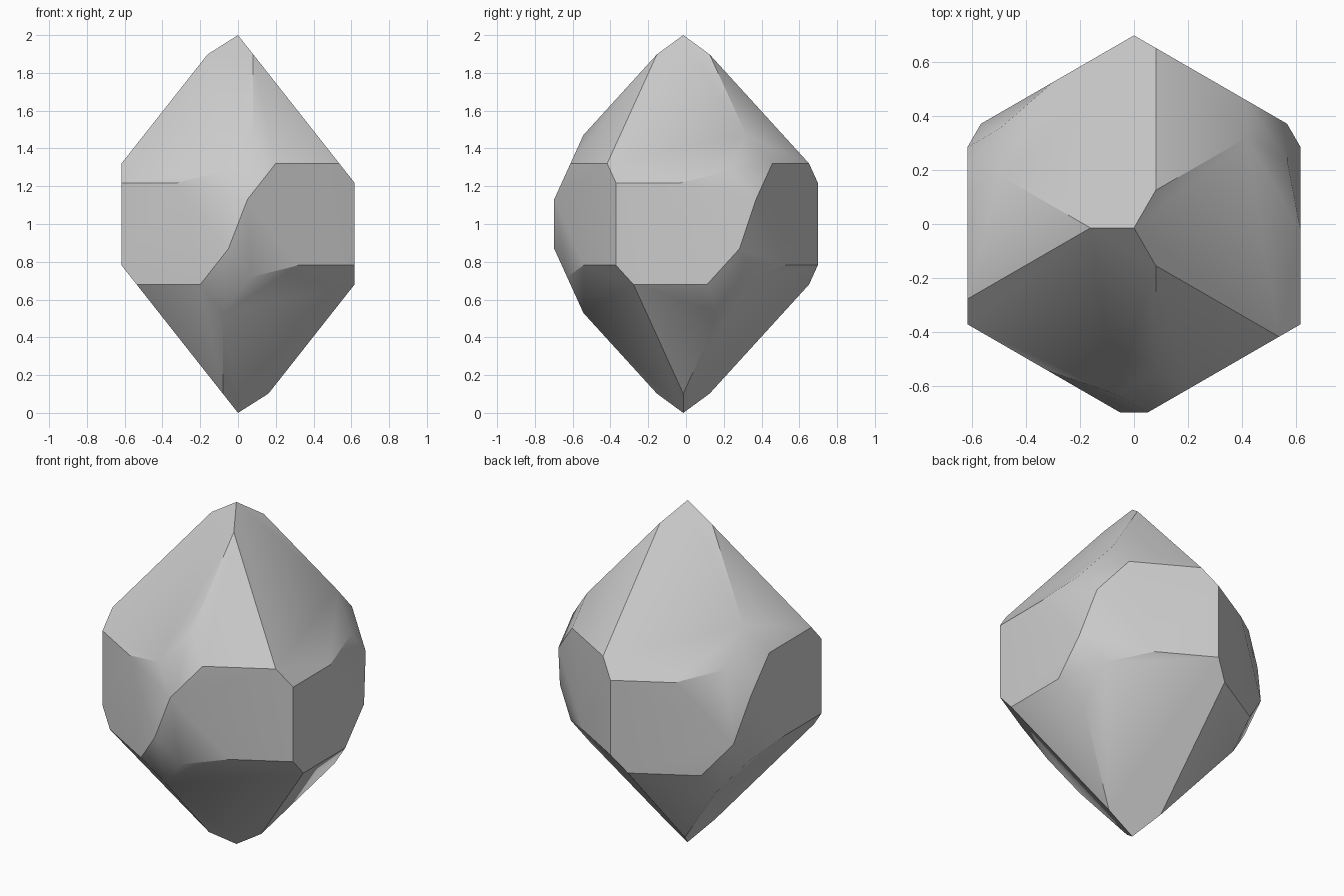
import bpy
import bmesh
from math import radians, cos, sin
from mathutils import Vector, Matrix

cube = bpy.data.objects.get("Cube")
if cube:
    bpy.data.objects.remove(cube, do_unlink=True)

# Crystal proportions, measured from its centre
PRISM = 0.617                 # distance to the prism sides
SLOPE, STEEP = 1.267, 2.2     # tip faces and corner facets


def sloped(azimuth, slope, height):
    """Face rising to the given height on the axis: normal and offset."""
    a = radians(azimuth)
    n = Vector((slope * cos(a), slope * sin(a), 1))
    return n.normalized(), height / n.length


# One third of the upper half
seeds = [
    (Vector((1, 0, 0)), PRISM),                      # prism side
    sloped(240, SLOPE, 1.0),                         # large tip face
    sloped(300, SLOPE, 1.102),                       # small tip face
    sloped(270, STEEP, 1.634),                       # corner facet
    (Vector((-0.356, -0.924, 0.137)), 0.6316),       # slanted edge facet
]

# Cut a block by every face under the threefold and twofold symmetry
bm = bmesh.new()
bmesh.ops.create_cube(bm, size=4)
for flip in (Matrix.Identity(3), Matrix.Rotation(radians(180), 3, 'Y')):
    for turn in range(3):
        spin = Matrix.Rotation(radians(120 * turn), 3, 'Z')
        for normal, offset in seeds:
            n = (flip @ spin @ normal).normalized()
            cut = bmesh.ops.bisect_plane(
                bm, geom=bm.verts[:] + bm.edges[:] + bm.faces[:], dist=1e-5,
                plane_co=n * offset, plane_no=n, clear_outer=True)
            rim = [e for e in cut["geom_cut"] if isinstance(e, bmesh.types.BMEdge)]
            if len(rim) > 2:
                bmesh.ops.holes_fill(bm, edges=rim, sides=0)

bmesh.ops.remove_doubles(bm, verts=bm.verts[:], dist=0.002)
bmesh.ops.recalc_face_normals(bm, faces=bm.faces[:])
bmesh.ops.translate(bm, verts=bm.verts[:], vec=(0, -0.0145, 1))

mesh = bpy.data.meshes.new("crystal")
bm.to_mesh(mesh)
bm.free()
crystal = bpy.data.objects.new("crystal", mesh)
bpy.context.collection.objects.link(crystal)

# Plain grey mineral
grey = bpy.data.materials.new("light_grey")
grey.use_nodes = True
color = (0.6, 0.6, 0.6, 1)
grey.diffuse_color = color
grey.node_tree.nodes["Principled BSDF"].inputs["Base Color"].default_value = color
mesh.materials.append(grey)

# Soften only the shallow edges
bpy.ops.object.select_all(action='DESELECT')
crystal.select_set(True)
bpy.context.view_layer.objects.active = crystal
bpy.ops.object.shade_smooth_by_angle(angle=radians(30))
